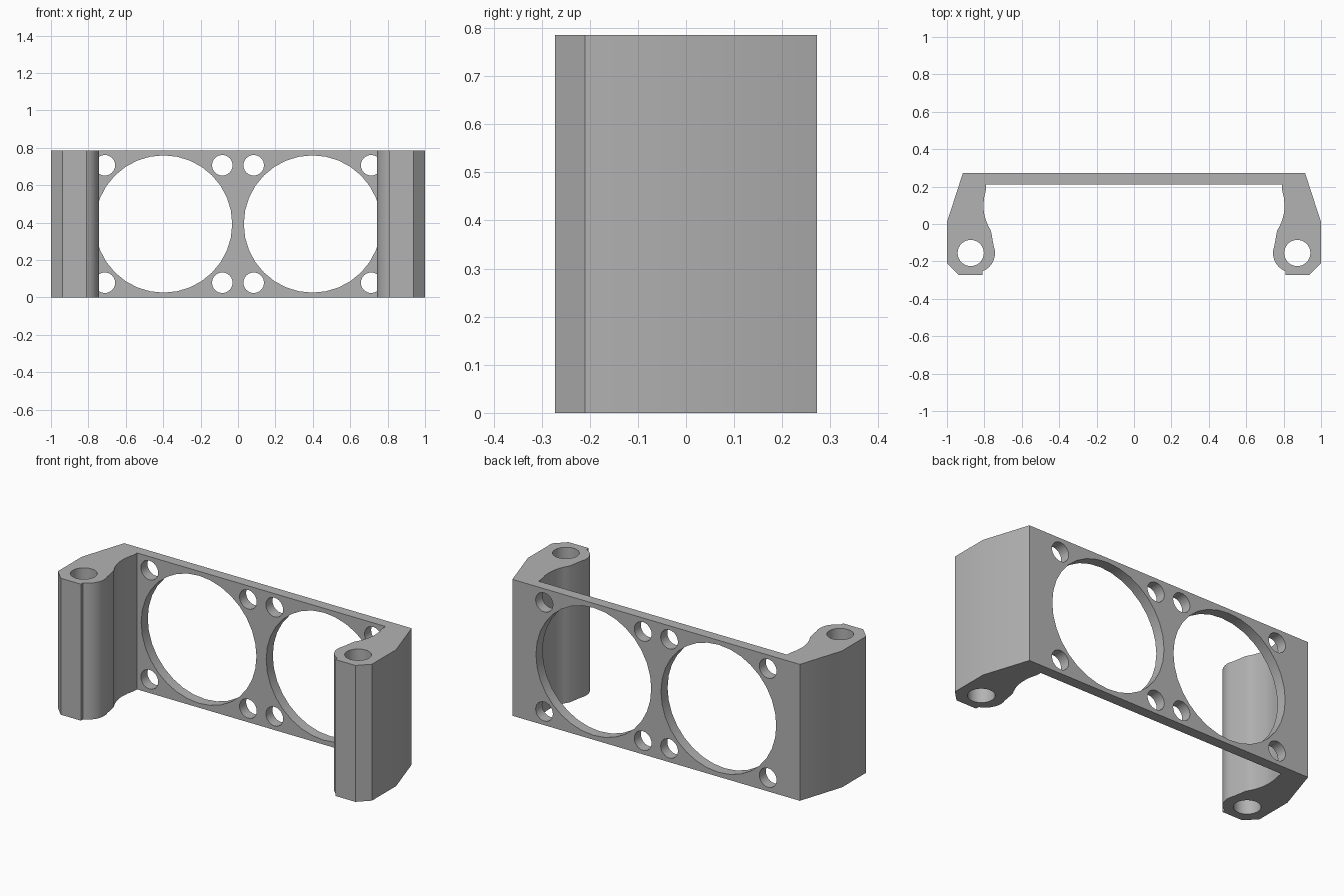
import bpy
import bmesh
import math
from mathutils import Matrix

cube = bpy.data.objects.get("Cube")
if cube:
    bpy.data.objects.remove(cube, do_unlink=True)

HEIGHT = 0.785
MID = HEIGHT / 2
BACK, PANEL_FRONT = 0.272, 0.212
BORE = (0.873, -0.155)

grey = bpy.data.materials.new("grey")
grey.use_nodes = True
grey.diffuse_color = (0.45, 0.45, 0.45, 1)
grey.node_tree.nodes["Principled BSDF"].inputs["Base Color"].default_value = (0.45, 0.45, 0.45, 1)


def to_object(name, bm):
    bmesh.ops.recalc_face_normals(bm, faces=bm.faces)
    mesh = bpy.data.meshes.new(name)
    bm.to_mesh(mesh)
    bm.free()
    obj = bpy.data.objects.new(name, mesh)
    bpy.context.collection.objects.link(obj)
    mesh.materials.append(grey)
    return obj


def arc(cx, cy, r, start, end, steps):
    angles = [math.radians(start + (end - start) * i / steps) for i in range(steps + 1)]
    return [(cx + r * math.cos(a), cy + r * math.sin(a)) for a in angles]


# Half of the plan outline: slanted outer wall, chamfer, rounded boss, curved inner wall
half = [(0.915, BACK), (1, 0.01), (1, -0.21), (0.938, -BACK), (0.81, -BACK)]
half += arc(0.848, -0.155, 0.105, 248, 158, 8)
half += arc(0.555, 0.10, 0.25, -33, 0, 6)
half += arc(0.555, 0.10, 0.25, 9, 18, 1) + [(0.79, PANEL_FRONT)]
outline = half + [(-x, y) for x, y in reversed(half)]

# Bracket body: the mirrored outline extruded upward
bm = bmesh.new()
base = bm.faces.new([bm.verts.new((x, y, 0)) for x, y in outline])
top = bmesh.ops.extrude_face_region(bm, geom=[base])["geom"]
bmesh.ops.translate(bm, vec=(0, 0, HEIGHT),
                    verts=[v for v in top if isinstance(v, bmesh.types.BMVert)])
bracket = to_object("fan_bracket", bm)

# Cutter holding every round opening
bm = bmesh.new()


def cylinder(radius, length, sides, location, facing_back):
    turn = Matrix.Rotation(math.pi / 2, 4, "X") if facing_back else Matrix()
    bmesh.ops.create_cone(bm, cap_ends=True, segments=sides, radius1=radius, radius2=radius,
                          depth=length, matrix=Matrix.Translation(location) @ turn)


for side in (-1, 1):
    fan_x = 0.398 * side
    cylinder(BORE and 0.07, 2, 32, (BORE[0] * side, BORE[1], MID), False)
    cylinder(0.367, 0.2, 32, (fan_x, 0.242, MID), True)
    for dx in (-1, 1):
        for dz in (-1, 1):
            cylinder(0.055, 0.2, 24, (fan_x + 0.314 * dx, 0.242, MID + 0.314 * dz), True)
cutter = to_object("hole_cutter", bm)
cutter.hide_render = True

# Cut the openings, then smooth the curved walls
cut = bracket.modifiers.new("holes", "BOOLEAN")
cut.operation = "DIFFERENCE"
cut.solver = "EXACT"
cut.object = cutter
bpy.ops.object.select_all(action="DESELECT")
bracket.select_set(True)
bpy.context.view_layer.objects.active = bracket
bpy.ops.object.modifier_apply(modifier=cut.name)
bpy.data.objects.remove(cutter, do_unlink=True)
bpy.ops.object.shade_smooth_by_angle(angle=math.radians(30))
